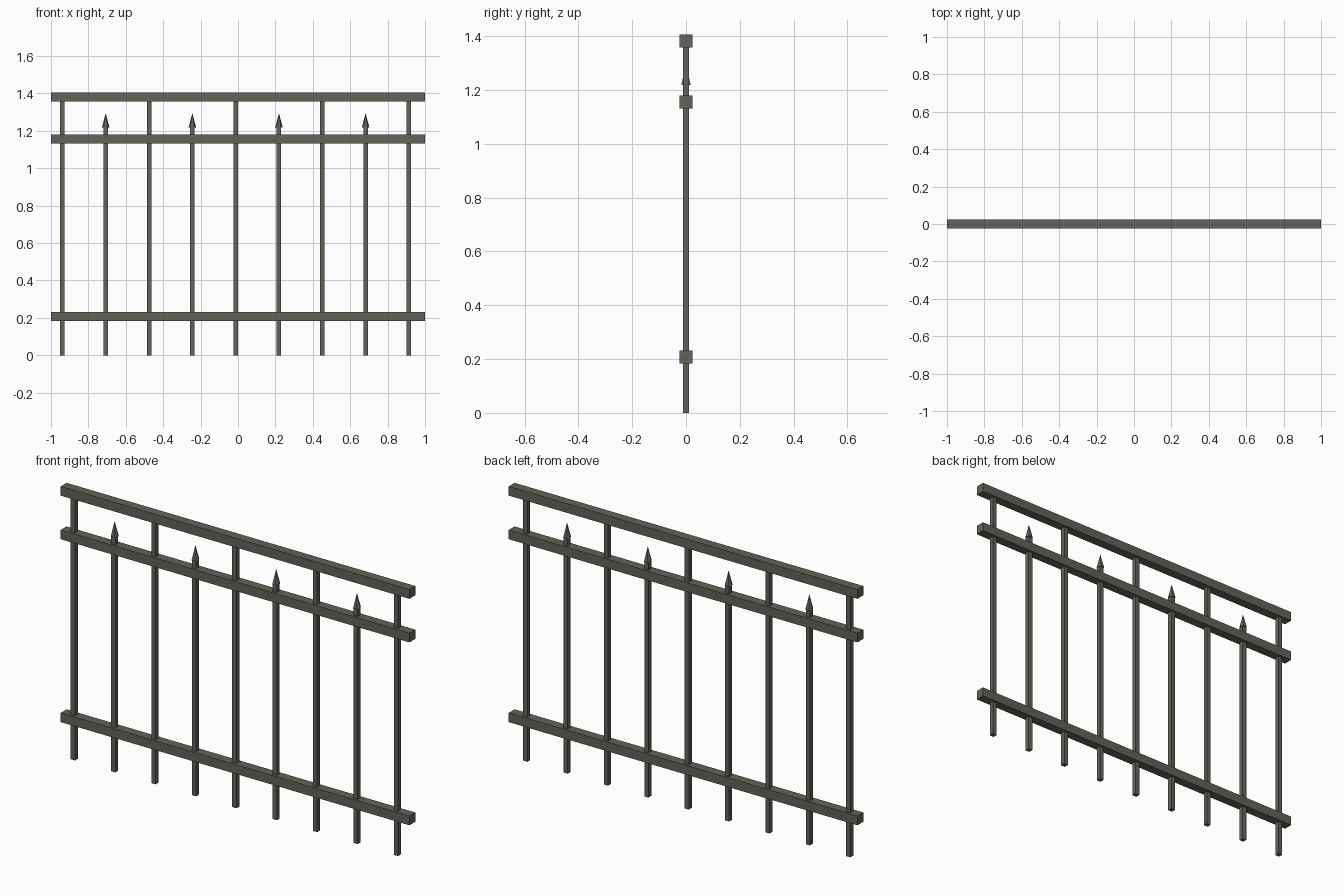
import bpy, math

if "Cube" in bpy.data.objects:
    bpy.data.objects.remove(bpy.data.objects["Cube"])

metal = bpy.data.materials.new("dark olive grey metal")
metal.diffuse_color = (0.125, 0.125, 0.102, 1)
metal.use_nodes = True
metal.node_tree.nodes["Principled BSDF"].inputs["Base Color"].default_value = metal.diffuse_color


def finish(name):
    ob = bpy.context.object
    ob.name = name
    ob.data.materials.append(metal)
    return ob


def box(name, center, size):
    bpy.ops.mesh.primitive_cube_add(size=1, location=center)
    ob = finish(name)
    ob.scale = size
    bpy.ops.object.transform_apply(location=False, rotation=False, scale=True)


# three horizontal square rails
RAIL = 0.048
for name, z in (("top_rail", 1.382), ("middle_rail", 1.156), ("bottom_rail", 0.208)):
    box(name, (0, 0, z), (2, RAIL, RAIL))

# nine upright bars: even ones reach the top rail, odd ones end in spear tips
BAR, STEP, FIRST = 0.024, 0.2316, -0.939
TIP_BASE, TIP_TOP = 1.219, 1.295
for i in range(9):
    x = FIRST + i * STEP
    spear = i % 2 == 1
    top = TIP_BASE if spear else 1.37
    box("spear_bar" if spear else "long_bar", (x, 0, top / 2), (BAR, BAR, top))
    if spear:
        # pointed six-sided tip
        bpy.ops.mesh.primitive_cone_add(
            vertices=6, radius1=0.02, radius2=0, depth=TIP_TOP - TIP_BASE,
            location=(x, 0, (TIP_BASE + TIP_TOP) / 2), rotation=(0, 0, math.pi / 6))
        finish("spear_tip")
